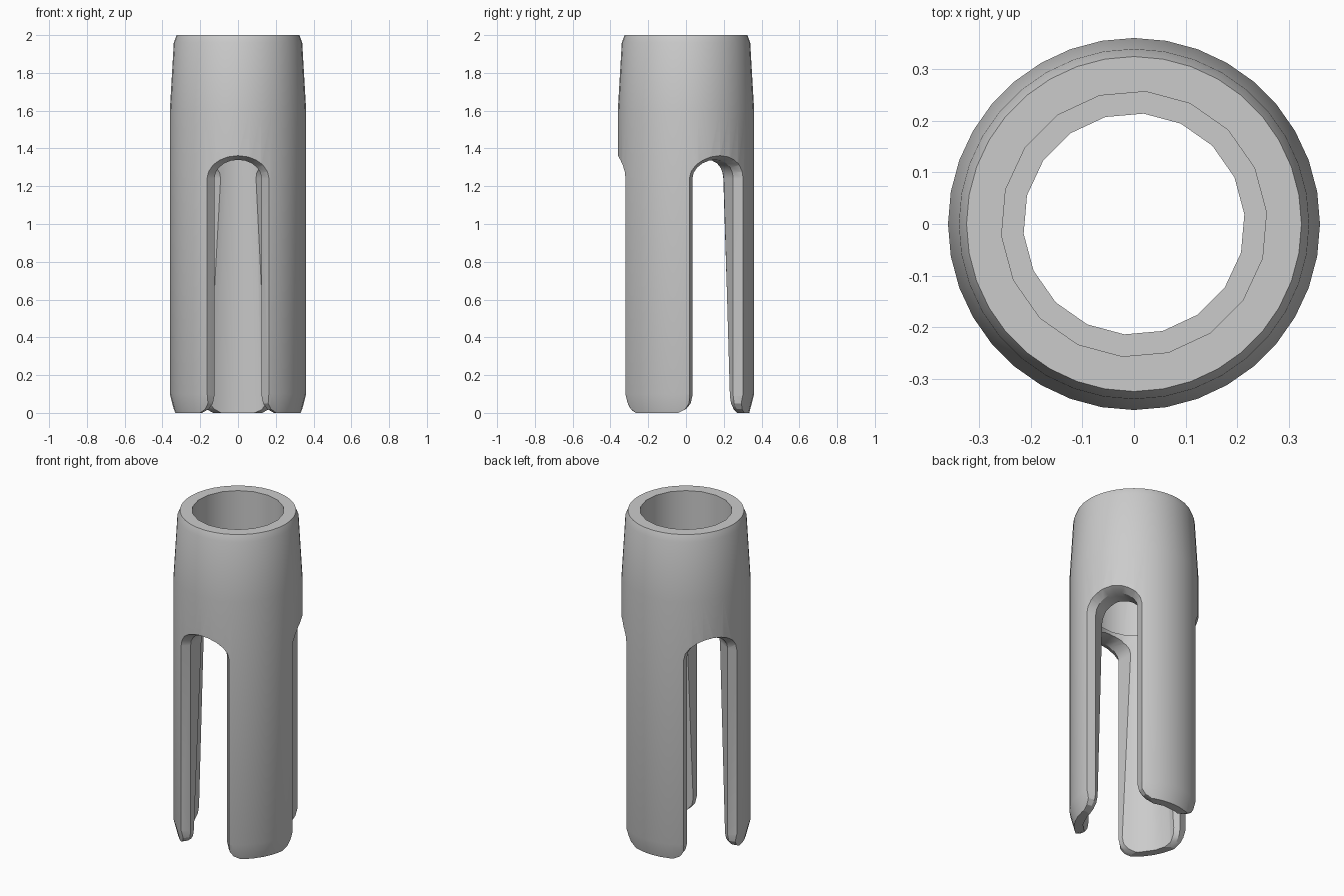
import bpy, bmesh, math
from mathutils import Matrix

if "Cube" in bpy.data.objects:
    bpy.data.objects.remove(bpy.data.objects["Cube"])

def mesh_object(name, rings):
    """Skin a stack of closed rings and cap both ends."""
    bm = bmesh.new()
    vr = [[bm.verts.new(p) for p in r] for r in rings]
    n = len(vr[0])
    for a, b in zip(vr, vr[1:]):
        for i in range(n):
            j = (i + 1) % n
            bm.faces.new((a[i], a[j], b[j], b[i]))
    bm.faces.new(vr[0][::-1])
    bm.faces.new(vr[-1])
    bmesh.ops.recalc_face_normals(bm, faces=bm.faces)
    me = bpy.data.meshes.new(name)
    bm.to_mesh(me)
    bm.free()
    ob = bpy.data.objects.new(name, me)
    bpy.context.collection.objects.link(ob)
    return ob

def lathe(name, profile, sides, phase=0.0):
    return mesh_object(name, [[(r * math.cos(phase + i * math.tau / sides),
                                r * math.sin(phase + i * math.tau / sides), z)
                               for i in range(sides)] for r, z in profile])

def cut(target, cutter):
    cutter.hide_render = True
    m = target.modifiers.new("cut", 'BOOLEAN')
    m.operation = 'DIFFERENCE'
    m.solver = 'EXACT'
    m.object = cutter
    bpy.context.view_layer.objects.active = target
    bpy.ops.object.modifier_apply(modifier=m.name)
    bpy.data.objects.remove(cutter)

# Outer sleeve body with tapered top and chamfered ends
sleeve = lathe("slotted_sleeve", [(0.335, 0), (0.361, 0.1), (0.361, 1.6),
                                  (0.34, 1.96), (0.325, 2)], 36)

# Stepped bore: conical below, wider straight socket above
cut(sleeve, lathe("bore_cutter", [(0.292, -0.1), (0.215, 1.36), (0.258, 1.36),
                                  (0.258, 2.1)], 18, math.radians(5)))

# Slot outline: flared foot, straight sides, rounded top
def outline(foot, half, top):
    pts = [(foot[0][0], -0.1)] + foot
    pts += [(half * math.cos(t * math.pi / 10), 1.24 + (top - 1.24) * math.sin(t * math.pi / 10))
            for t in range(6)]
    return pts + [(-x, z) for x, z in pts[-2::-1]]

inner = outline([(0.19, 0), (0.155, 0.02), (0.133, 0.05), (0.125, 0.09)], 0.125, 1.34)
outer = outline([(0.215, 0), (0.187, 0.02), (0.17, 0.05), (0.165, 0.09)], 0.165, 1.362)

def slot_cutter(angle):
    flat = lambda o, s: [(s, x, z) for x, z in o]
    wrap = lambda o, r: [(math.sqrt(r * r - x * x), x, z) for x, z in o]
    a, b = wrap(inner, 0.31), wrap(outer, 0.361)
    # carry the chamfer slightly past the surface
    c = [tuple(q + 0.3 * (q - p) for p, q in zip(u, v)) for u, v in zip(a, b)]
    d = [(0.6, y, z) for _, y, z in c]
    ob = mesh_object("slot_cutter", [flat(inner, 0.05), a, b, c, d])
    ob.data.transform(Matrix.Rotation(angle, 4, 'Z'))
    return ob

# Three slots leave three spring legs
for deg in (-90, 30, 150):
    cut(sleeve, slot_cutter(math.radians(deg)))

bpy.ops.object.select_all(action='DESELECT')
sleeve.select_set(True)
bpy.context.view_layer.objects.active = sleeve
bpy.ops.object.shade_smooth_by_angle(angle=math.radians(25))
